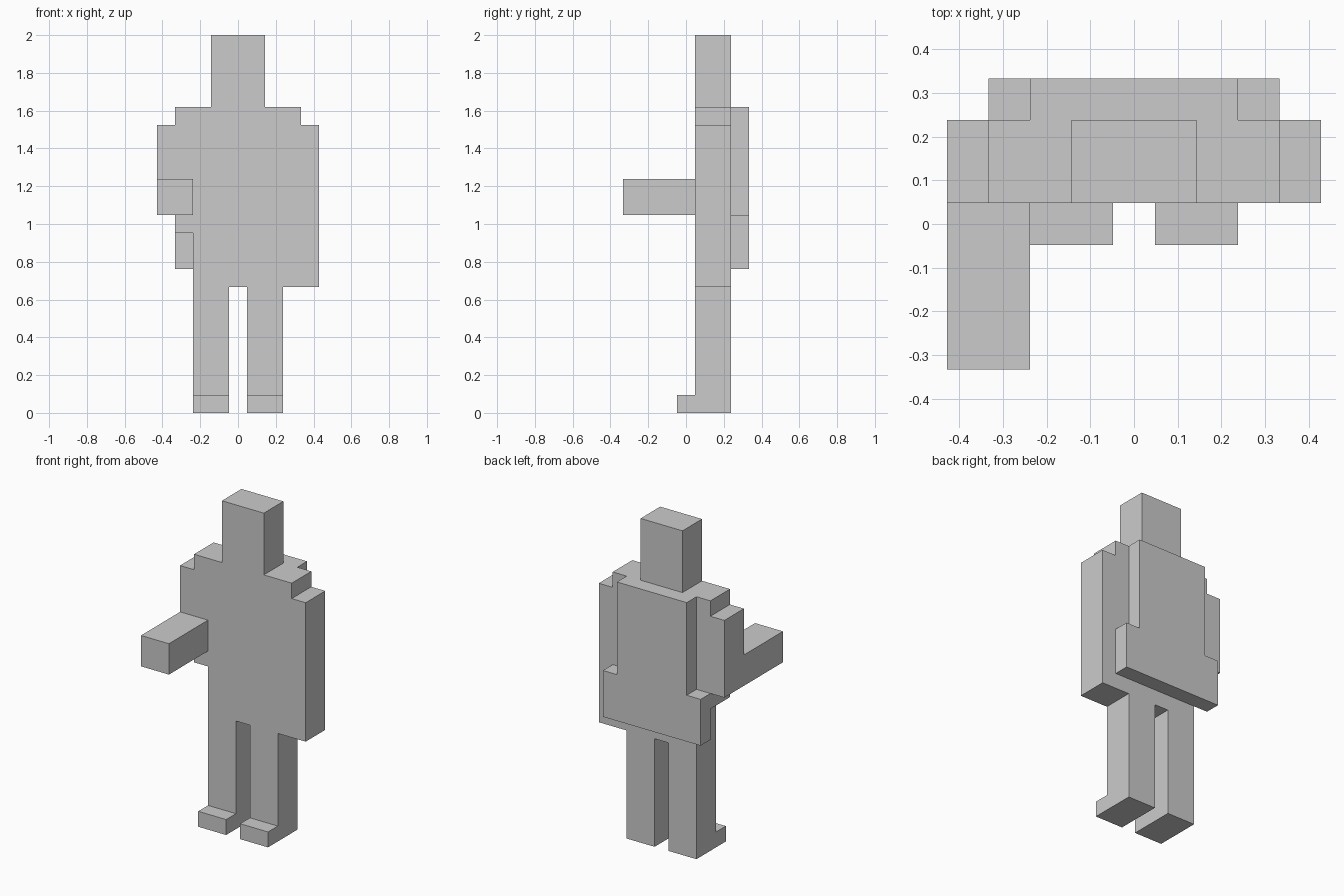
import bpy

if "Cube" in bpy.data.objects:
    bpy.data.objects.remove(bpy.data.objects["Cube"])

U = 2 / 21  # one block of the figure's grid


def box(name, x, y, z):
    """Box spanning the given (min, max) ranges, measured in grid blocks."""
    bpy.ops.mesh.primitive_cube_add(size=1)
    ob = bpy.context.object
    ob.name = name
    for v in ob.data.vertices:
        for i, (lo, hi) in enumerate((x, y, z)):
            v.co[i] = U * (hi if v.co[i] > 0 else lo)
    ob.location = (0, 0, 0)
    return ob


def pair(name, x, y, z):
    """The same box on both sides of the body."""
    box("left_" + name, x, y, z)
    box("right_" + name, (-x[1], -x[0]), y, z)


BODY = (0.5, 2.5)    # depth of head, torso and limbs
PACK = (2.5, 3.5)    # depth of the backpack

# legs and feet
pair("leg", (0.5, 2.5), BODY, (0, 7))
pair("foot", (0.5, 2.5), (-0.5, 0.5), (0, 1))

# torso, shoulders and head
box("torso", (-2.5, 2.5), BODY, (7, 17))
pair("shoulder", (2.5, 3.5), BODY, (16, 17))
box("head", (-1.5, 1.5), BODY, (17, 21))

# hanging left arm
box("left_arm", (2.5, 4.5), BODY, (7, 16))

# bent right arm, reaching forward
box("right_upper_arm", (-4.5, -2.5), BODY, (11, 16))
box("right_elbow", (-3.5, -2.5), BODY, (10, 11))
box("right_forearm", (-4.5, -2.5), (-3.5, 0.5), (11, 13))

# backpack with wider lower pocket
box("backpack", (-2.5, 2.5), PACK, (11, 17))
box("backpack_pocket", (-3.5, 3.5), PACK, (8, 11))
